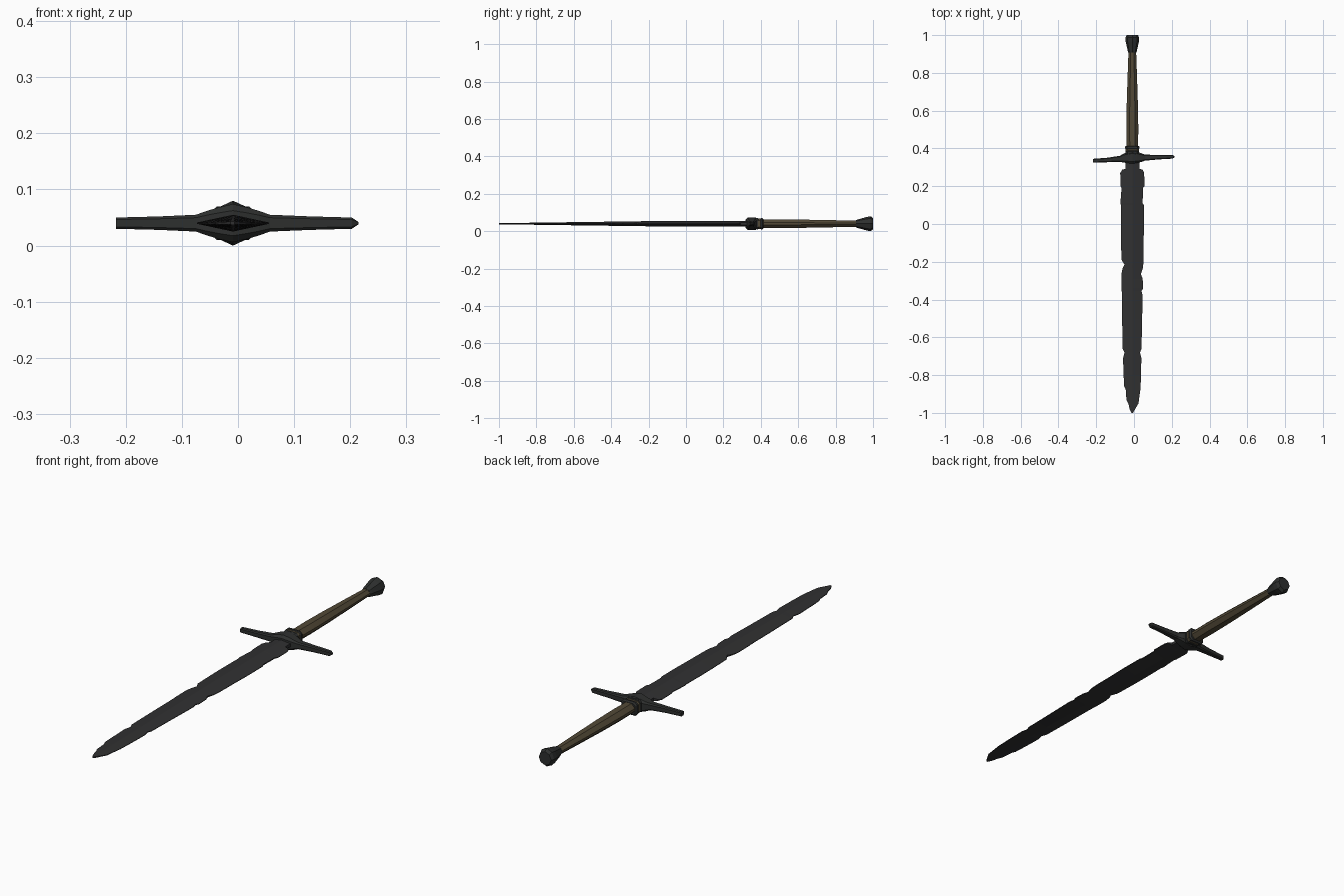
import bpy, bmesh, math

CX, CZ = -0.009, 0.04   # long axis of the sword


def material(name, rgb):
    m = bpy.data.materials.new(name)
    m.diffuse_color = (*rgb, 1)
    return m


BLADE = material("dark blade steel", (0.030, 0.030, 0.031))
IRON = material("blackened iron", (0.027, 0.029, 0.028))
LEATHER = material("brown leather", (0.085, 0.067, 0.038))


def loft(name, rings, mat):
    """Skin a list of equal-length rings and cap both ends."""
    bm = bmesh.new()
    loops = [[bm.verts.new(p) for p in r] for r in rings]
    n = len(loops[0])
    for a, b in zip(loops, loops[1:]):
        for i in range(n):
            j = (i + 1) % n
            bm.faces.new((a[i], a[j], b[j], b[i]))
    bm.faces.new(loops[0])
    bm.faces.new(loops[-1])
    bmesh.ops.recalc_face_normals(bm, faces=bm.faces)
    me = bpy.data.meshes.new(name)
    bm.to_mesh(me)
    bm.free()
    me.materials.append(mat)
    ob = bpy.data.objects.new(name, me)
    bpy.context.collection.objects.link(ob)
    return ob


def chamfered(a, b, c=0.35):
    """Rectangle of half sizes a, b with cut corners."""
    k = c * min(a, b)
    return [(a, b - k), (a - k, b), (k - a, b), (-a, b - k),
            (-a, k - b), (k - a, -b), (a - k, -b), (a, k - b)]


def octagon(a, b):
    return [(a * math.cos(i * math.pi / 4), b * math.sin(i * math.pi / 4)) for i in range(8)]


def along_y(name, stations, section, mat):
    return loft(name, [[(CX + u, y, CZ + v) for u, v in section(a, b)]
                       for y, a, b in stations], mat)


# Blade: chipped edges (y, left x, right x) around a central ridge
edges = [(0.34, -0.045, 0.028), (0.292, -0.045, 0.028), (0.288, -0.062, 0.045),
         (0.27, -0.073, 0.054), (0.20, -0.071, 0.055), (0.19, -0.066, 0.047),
         (0.11, -0.072, 0.046), (0.10, -0.069, 0.052), (0.00, -0.070, 0.053),
         (-0.09, -0.069, 0.051), (-0.19, -0.066, 0.050), (-0.215, -0.050, 0.049),
         (-0.235, -0.060, 0.047), (-0.265, -0.067, 0.036), (-0.29, -0.067, 0.046),
         (-0.34, -0.066, 0.048), (-0.355, -0.065, 0.040), (-0.38, -0.064, 0.046),
         (-0.50, -0.063, 0.043), (-0.60, -0.061, 0.041), (-0.66, -0.060, 0.040),
         (-0.68, -0.050, 0.032), (-0.71, -0.058, 0.039), (-0.80, -0.055, 0.037),
         (-0.86, -0.052, 0.035), (-0.875, -0.044, 0.034), (-0.93, -0.040, 0.026),
         (-0.95, -0.030, 0.024), (-0.98, -0.023, 0.006), (-1.0, -0.013, -0.006)]
rings = []
for y, l, r in edges:
    t = (y + 1.0) / 1.34
    h = 0.003 + 0.012 * min(1, t * 1.5)          # ridge half thickness
    full = 0.052 + 0.016 * t                     # unchipped half width

    def lip(x):
        return max(0.0012, h * (1 - abs(x - CX) / full))
    rings.append([(l, y, CZ - lip(l)), (CX, y, CZ - h), (r, y, CZ - lip(r)),
                  (r, y, CZ + lip(r)), (CX, y, CZ + h), (l, y, CZ + lip(l))])
loft("blade", rings, BLADE)

# Crossguard: slightly crooked, left end cut flat, right end pointed
guard = [(-0.217, 0.335, 0.010, 0.010), (-0.14, 0.339, 0.012, 0.012),
         (-0.075, 0.345, 0.016, 0.015), (-0.055, 0.349, 0.024, 0.022),
         (-0.035, 0.351, 0.028, 0.028), (CX, 0.352, 0.033, 0.034),
         (0.017, 0.352, 0.028, 0.028), (0.037, 0.352, 0.024, 0.022),
         (0.057, 0.351, 0.016, 0.015), (0.13, 0.354, 0.012, 0.012),
         (0.203, 0.356, 0.010, 0.010), (0.215, 0.356, 0.003, 0.002)]
loft("crossguard", [[(x, y + u, CZ + v) for u, v in chamfered(a, b)]
                    for x, y, a, b in guard], IRON)

# Collars between guard and grip
along_y("lower_collar", [(0.36, 0.034, 0.028), (0.385, 0.036, 0.030), (0.389, 0.032, 0.026)],
        chamfered, IRON)
along_y("collar_wrap", [(0.386, 0.035, 0.027), (0.399, 0.035, 0.027)], chamfered, LEATHER)
along_y("upper_collar", [(0.397, 0.034, 0.026), (0.401, 0.039, 0.030),
                         (0.409, 0.038, 0.030), (0.414, 0.032, 0.024)], chamfered, IRON)

# Grip, tapering to the pommel
along_y("grip", [(0.40, 0.030, 0.023), (0.50, 0.032, 0.023), (0.62, 0.030, 0.022),
                 (0.78, 0.025, 0.019), (0.92, 0.020, 0.016)],
        lambda a, b: chamfered(a, b, 0.75), LEATHER)

# Flared faceted pommel
along_y("pommel", [(0.908, 0.021, 0.019), (0.918, 0.025, 0.023), (0.93, 0.027, 0.026),
                   (0.965, 0.035, 0.036), (0.987, 0.036, 0.040), (1.0, 0.030, 0.030)],
        octagon, IRON)
